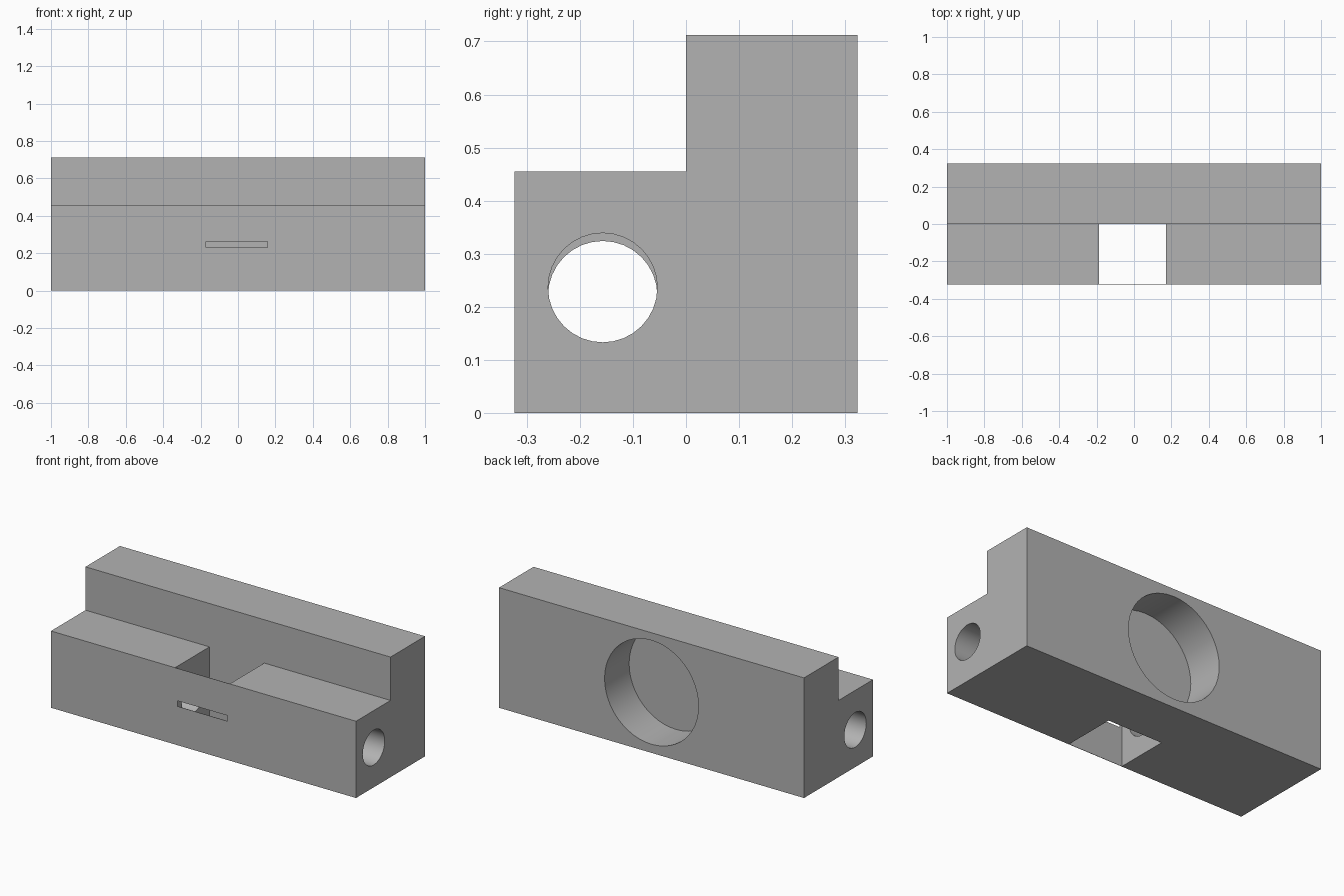
import bpy, bmesh
from math import pi
from mathutils import Matrix

cube = bpy.data.objects.get("Cube")
if cube:
    bpy.data.objects.remove(cube, do_unlink=True)

# Single grey material
grey = bpy.data.materials.new("plain grey")
grey.use_nodes = True
colour = (0.45, 0.45, 0.45, 1)
grey.diffuse_color = colour
grey.node_tree.nodes["Principled BSDF"].inputs["Base Color"].default_value = colour


def add_object(name, bm):
    bmesh.ops.recalc_face_normals(bm, faces=bm.faces)
    mesh = bpy.data.meshes.new(name)
    bm.to_mesh(mesh)
    bm.free()
    mesh.materials.append(grey)
    obj = bpy.data.objects.new(name, mesh)
    bpy.context.collection.objects.link(obj)
    return obj


def box(name, x, y, z):
    bm = bmesh.new()
    bmesh.ops.create_cube(bm, size=1)
    for v in bm.verts:
        v.co = [(a + b) / 2 + c * (b - a) for c, (a, b) in zip(v.co, (x, y, z))]
    return add_object(name, bm)


def cylinder(name, centre, radius, depth, axis, sides):
    bm = bmesh.new()
    turn = Matrix.Rotation(pi / 2, 4, axis)
    bmesh.ops.create_cone(bm, cap_ends=True, segments=sides, radius1=radius,
                          radius2=radius, depth=depth,
                          matrix=Matrix.Translation(centre) @ turn)
    return add_object(name, bm)


# Stepped block: L-shaped profile extruded along x
half, top, step = 0.323, 0.712, 0.455
profile = [(-half, 0), (half, 0), (half, top), (0, top), (0, step), (-half, step)]
bm = bmesh.new()
face = bm.faces.new([bm.verts.new((-1, y, z)) for y, z in profile])
out = bmesh.ops.extrude_face_region(bm, geom=[face])
bmesh.ops.translate(bm, vec=(2, 0, 0),
                    verts=[g for g in out["geom"] if isinstance(g, bmesh.types.BMVert)])
block = add_object("stepped_block", bm)

cutters = [
    # Open pocket that leaves a thin front wall
    box("pocket_cutter", (-0.187, 0.172), (-half + 0.002, 0), (-0.1, 0.6)),
    # Slot through the front wall
    box("slot_cutter", (-0.172, 0.157), (-0.4, -0.25), (0.23, 0.263)),
    # End bores, at slightly different heights
    cylinder("left_bore_cutter", (0.6, -0.157, 0.236), 0.103, 1, "Y", 32),
    cylinder("right_bore_cutter", (-0.6, -0.157, 0.221), 0.103, 1, "Y", 32),
    # Round blind recess in the back
    cylinder("back_recess_cutter", (0, 0.343, 0.359), 0.308, 0.5, "X", 48),
]

# Cut each opening and apply
for cutter in cutters:
    cutter.hide_render = True
    mod = block.modifiers.new(cutter.name, "BOOLEAN")
    mod.operation = "DIFFERENCE"
    mod.solver = "EXACT"
    mod.object = cutter
    bpy.context.view_layer.objects.active = block
    bpy.ops.object.modifier_apply(modifier=mod.name)
    bpy.data.objects.remove(cutter, do_unlink=True)

# Smooth the round walls, keep the edges sharp
bpy.ops.object.select_all(action="DESELECT")
block.select_set(True)
bpy.context.view_layer.objects.active = block
bpy.ops.object.shade_smooth_by_angle(angle=pi / 6)
